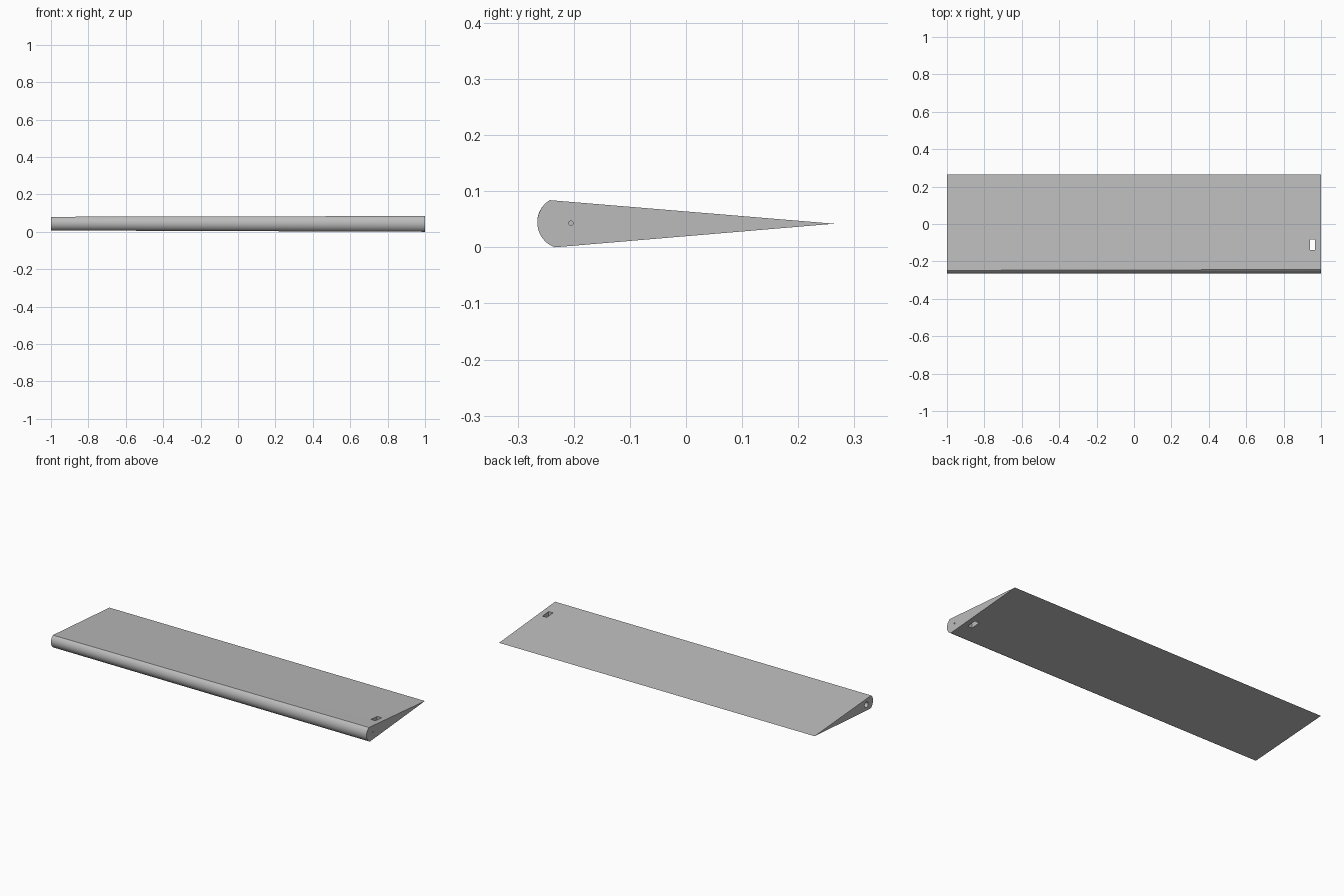
import bpy, bmesh, math
from mathutils import Vector

cube = bpy.data.objects.get("Cube")
if cube:
    bpy.data.objects.remove(cube, do_unlink=True)

grey = bpy.data.materials.new("light grey")
grey.use_nodes = True
grey.diffuse_color = (0.5, 0.5, 0.5, 1)
grey.node_tree.nodes["Principled BSDF"].inputs["Base Color"].default_value = (0.5, 0.5, 0.5, 1)


def section(top, nose, bottom, tail, steps=24):
    """Wedge outline: a circular nose through three points, then the tail."""
    a, b, c = Vector(top), Vector(nose), Vector(bottom)
    d = 2 * (a.x * (b.y - c.y) + b.x * (c.y - a.y) + c.x * (a.y - b.y))
    aa, bb, cc = a.length_squared, b.length_squared, c.length_squared
    centre = Vector(((aa * (b.y - c.y) + bb * (c.y - a.y) + cc * (a.y - b.y)) / d,
                     (aa * (c.x - b.x) + bb * (a.x - c.x) + cc * (b.x - a.x)) / d))
    r = (a - centre).length
    start = math.atan2(a.y - centre.y, a.x - centre.x) % math.tau
    end = math.atan2(c.y - centre.y, c.x - centre.x) % math.tau
    arc = [start + (end - start) * i / steps for i in range(steps + 1)]
    return [(centre.x + r * math.cos(t), centre.y + r * math.sin(t)) for t in arc] + [tail]


# Wedge panel, lofted between a thinner and a thicker end
ends = [(-1, section((-0.248, 0.080), (-0.265, 0.044), (-0.242, 0.007), (0.264, 0.042))),
        (1, section((-0.243, 0.084), (-0.265, 0.044), (-0.234, 0.000), (0.264, 0.042)))]
bm = bmesh.new()
loops = [[bm.verts.new((x, y, z)) for y, z in outline] for x, outline in ends]
for loop in loops:
    bm.faces.new(loop)
count = len(loops[0])
for i in range(count):
    j = (i + 1) % count
    bm.faces.new((loops[0][i], loops[0][j], loops[1][j], loops[1][i]))
bmesh.ops.recalc_face_normals(bm, faces=bm.faces)
mesh = bpy.data.meshes.new("wedge_panel")
bm.to_mesh(mesh)
bm.free()
mesh.materials.append(grey)
panel = bpy.data.objects.new("wedge_panel", mesh)
bpy.context.collection.objects.link(panel)


def cut(cutter, name):
    cutter.name = name
    cutter.hide_render = True
    cutter.data.materials.append(grey)
    mod = panel.modifiers.new(name, "BOOLEAN")
    mod.operation = "DIFFERENCE"
    mod.solver = "EXACT"
    mod.object = cutter
    bpy.context.view_layer.objects.active = panel
    bpy.ops.object.modifier_apply(modifier=name)
    bpy.data.objects.remove(cutter, do_unlink=True)


# Slot through the panel
bpy.ops.mesh.primitive_cube_add(size=1, location=(0.955, -0.112, 0.04))
slot = bpy.context.object
slot.scale = (0.028, 0.056, 0.3)
cut(slot, "slot_cutter")

# Pivot holes in the two ends
for x, radius in ((-1, 0.016), (1, 0.004)):
    bpy.ops.mesh.primitive_cylinder_add(vertices=24, radius=radius, depth=0.06,
                                        location=(x, -0.205, 0.043),
                                        rotation=(0, math.pi / 2, 0))
    cut(bpy.context.object, "pivot_hole_cutter")

bpy.ops.object.select_all(action="DESELECT")
panel.select_set(True)
bpy.context.view_layer.objects.active = panel
bpy.ops.object.shade_smooth_by_angle(angle=math.radians(30))
